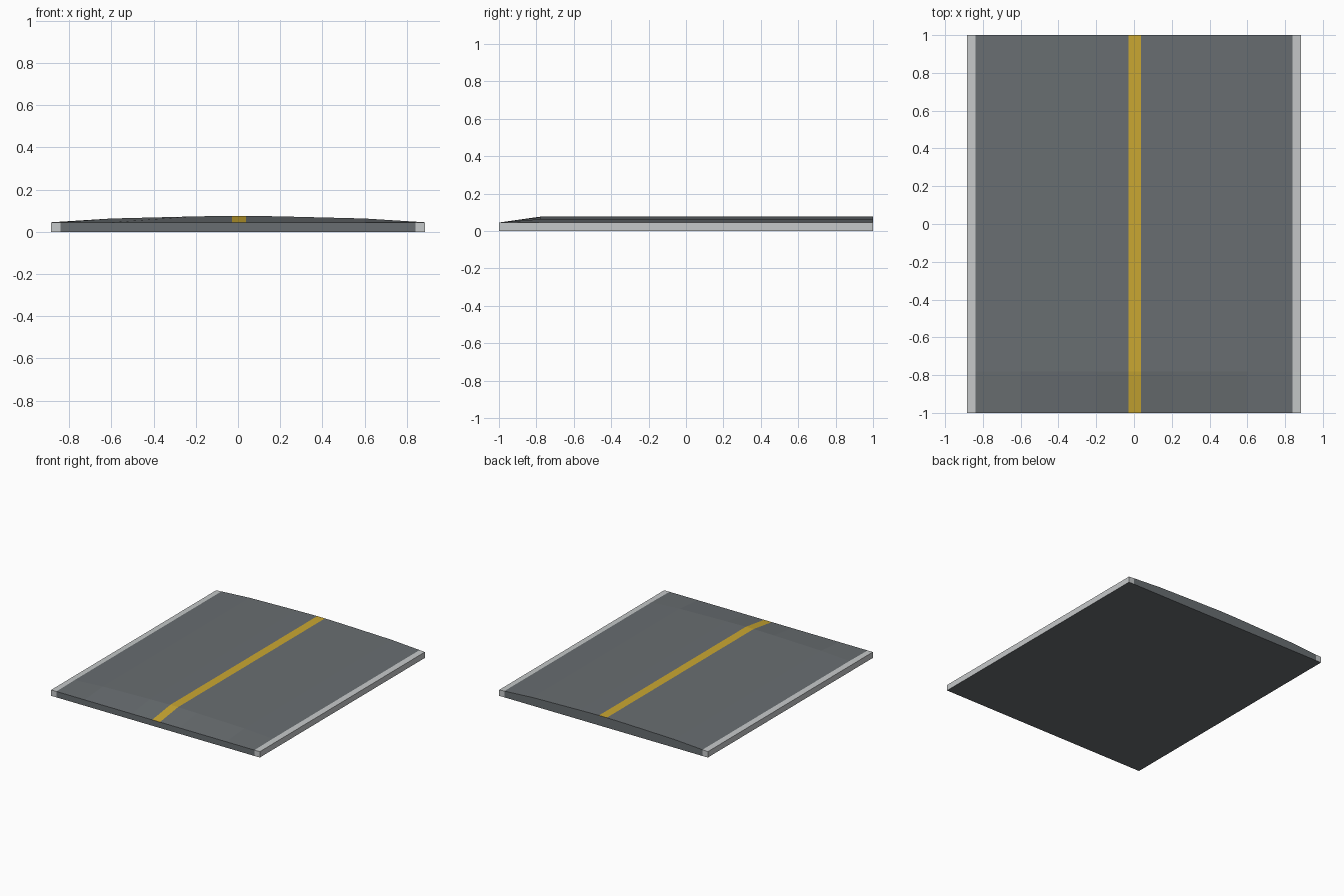
import bpy, bmesh

if "Cube" in bpy.data.objects:
    bpy.data.objects.remove(bpy.data.objects["Cube"])

def material(name, color):
    m = bpy.data.materials.new(name)
    m.diffuse_color = (*color, 1)
    m.use_nodes = True
    m.node_tree.nodes["Principled BSDF"].inputs["Base Color"].default_value = m.diffuse_color
    return m

mats = [material("asphalt grey", (0.14, 0.155, 0.165)),
        material("edge line white", (0.56, 0.58, 0.585)),
        material("centre line yellow", (0.59, 0.39, 0.032))]

# Crowned cross-section: x, height (the front end is flat at BASE)
BASE = 0.045
profile = [(-0.885, BASE), (-0.84, 0.048), (-0.6, 0.063), (-0.2, 0.073),
           (-0.028, 0.076), (0.038, 0.076), (0.2, 0.073), (0.6, 0.063),
           (0.84, 0.048), (0.885, BASE)]
rows = [(-1, 0), (-0.78, 1), (1, 1)]   # y, amount of crown

bm = bmesh.new()
top = [[bm.verts.new((x, y, BASE + (z - BASE) * k)) for x, z in profile] for y, k in rows]
bot = [[bm.verts.new((x, y, 0)) for x, z in profile] for y, k in rows]
n, r = len(profile), len(rows)

# Top and bottom surfaces
for j in range(r - 1):
    for i in range(n - 1):
        f = bm.faces.new((top[j][i], top[j][i+1], top[j+1][i+1], top[j+1][i]))
        f.material_index = 1 if i in (0, n - 2) else 2 if i == 4 else 0
        bm.faces.new((bot[j][i], bot[j+1][i], bot[j+1][i+1], bot[j][i+1]))

# Front and back ends
for j in (0, r - 1):
    for i in range(n - 1):
        f = bm.faces.new((bot[j][i], bot[j][i+1], top[j][i+1], top[j][i]))
        f.material_index = 1 if i in (0, n - 2) else 0

# Left and right sides
for i in (0, n - 1):
    for j in range(r - 1):
        f = bm.faces.new((bot[j][i], bot[j+1][i], top[j+1][i], top[j][i]))
        f.material_index = 1

bmesh.ops.recalc_face_normals(bm, faces=bm.faces)
me = bpy.data.meshes.new("road_ramp")
bm.to_mesh(me)
bm.free()
for m in mats:
    me.materials.append(m)
ob = bpy.data.objects.new("road_ramp", me)
bpy.context.collection.objects.link(ob)
